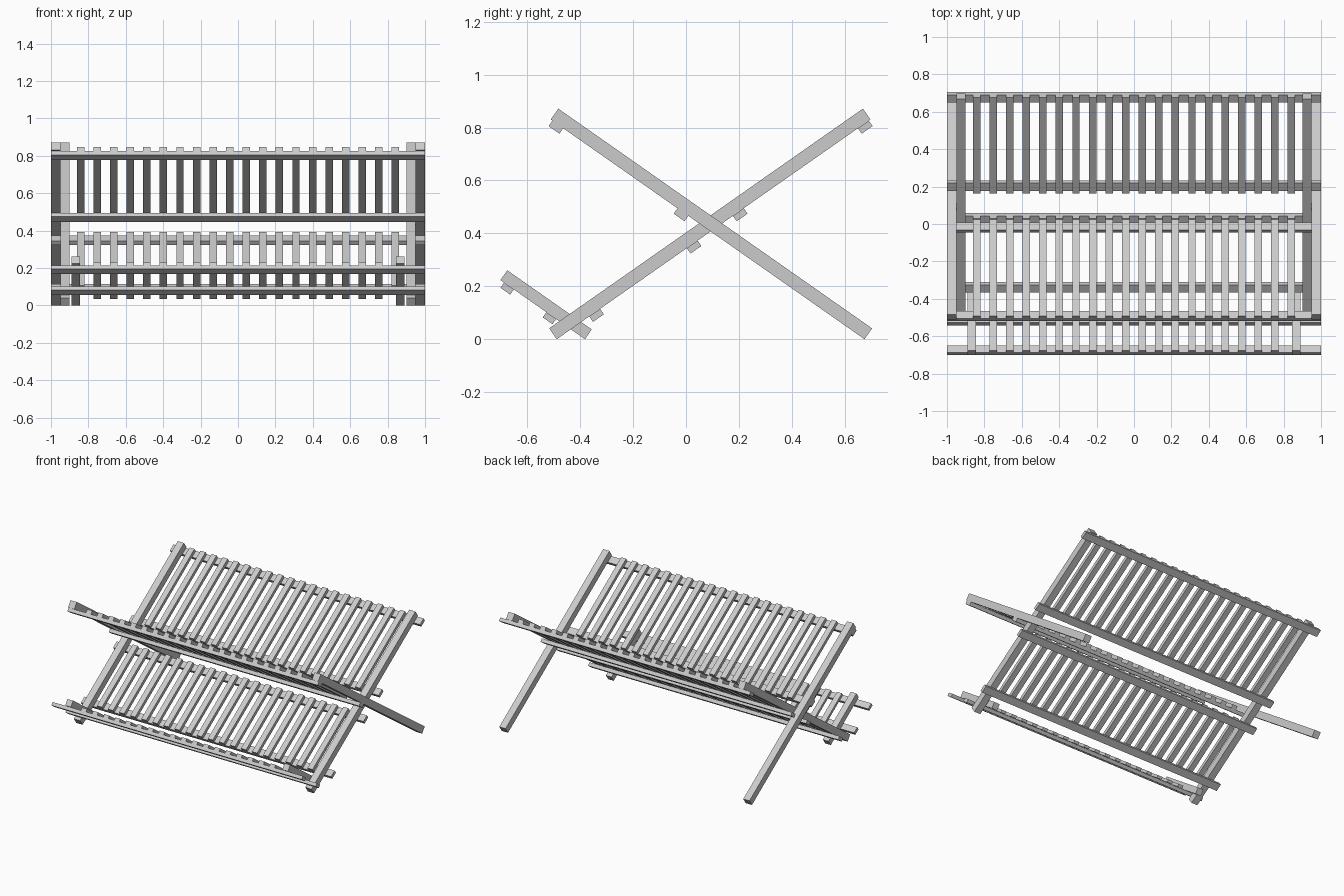
import bpy, bmesh, math
from mathutils import Matrix, Vector

if "Cube" in bpy.data.objects:
    bpy.data.objects.remove(bpy.data.objects["Cube"])

ANG = math.radians(35)
C, S = math.cos(ANG), math.sin(ANG)


def frame(y, z, direction):
    """Tilted frame: local y runs up the slope, local z is the upper normal."""
    cols = [Vector((direction, 0, 0)), Vector((0, direction * C, S)),
            Vector((0, -direction * S, C))]
    m = Matrix(cols).transposed().to_4x4()
    m.translation = (0, y, z)
    return m


def boxes(name, m, spans):
    """One object from boxes given as (x0, x1, s0, s1, n0, n1) in the tilted frame."""
    bm = bmesh.new()
    for x0, x1, s0, s1, n0, n1 in spans:
        local = Matrix.Translation(((x0 + x1) / 2, (s0 + s1) / 2, (n0 + n1) / 2))
        size = Matrix.Diagonal((x1 - x0, s1 - s0, n1 - n0, 1))
        bmesh.ops.create_cube(bm, size=1, matrix=m @ local @ size)
    me = bpy.data.meshes.new(name)
    bm.to_mesh(me)
    bm.free()
    ob = bpy.data.objects.new(name, me)
    bpy.context.collection.objects.link(ob)


def rails(name, m, x0, x1, length, n0, n1):
    boxes(name, m, [(x0, x1, 0, length, n0, n1), (-x1, -x0, 0, length, n0, n1)])


def crossbars(name, m, starts, width, n0, n1):
    boxes(name, m, [(-1, 1, s, s + width, n0, n1) for s in starts])


def slats(name, m, count, s0, s1, n0, n1):
    pitch = 0.0886
    xs = [(i - (count - 1) / 2) * pitch for i in range(count)]
    boxes(name, m, [(x - 0.02, x + 0.02, s0, s1, n0, n1) for x in xs])


# Inner frame: rises to the back, with back and seat slats
inner = frame(-0.503, 0.0205, 1)
rails("inner_rails", inner, 0.90, 0.95, 1.448, -0.025, 0.025)
crossbars("inner_crossbars", inner, (0.15, 0.60, 0.813, 1.39), 0.05, -0.05, -0.025)
slats("inner_upper_slats", inner, 20, 0.813, 1.44, -0.025, 0.0)
slats("inner_lower_slats", inner, 20, 0.15, 0.65, -0.025, 0.0)

# Outer frame: crosses the inner one, rising to the front
outer = frame(0.689, 0.0205, -1)
rails("outer_rails", outer, 0.95, 1.0, 1.448, -0.025, 0.025)
crossbars("outer_crossbars", outer, (0.813, 1.39), 0.05, -0.05, -0.025)
slats("outer_upper_slats", outer, 20, 0.813, 1.44, -0.025, 0.0)

# Short front frame
short = frame(-0.382, 0.0, -1)
rails("short_rails", short, 0.845, 0.89, 0.39, 0.0, 0.045)
crossbars("short_crossbars", short, (0.133, 0.328), 0.045, -0.024, 0.0)
slats("short_slats", short, 18, 0.06, 0.373, 0.0, 0.02)
